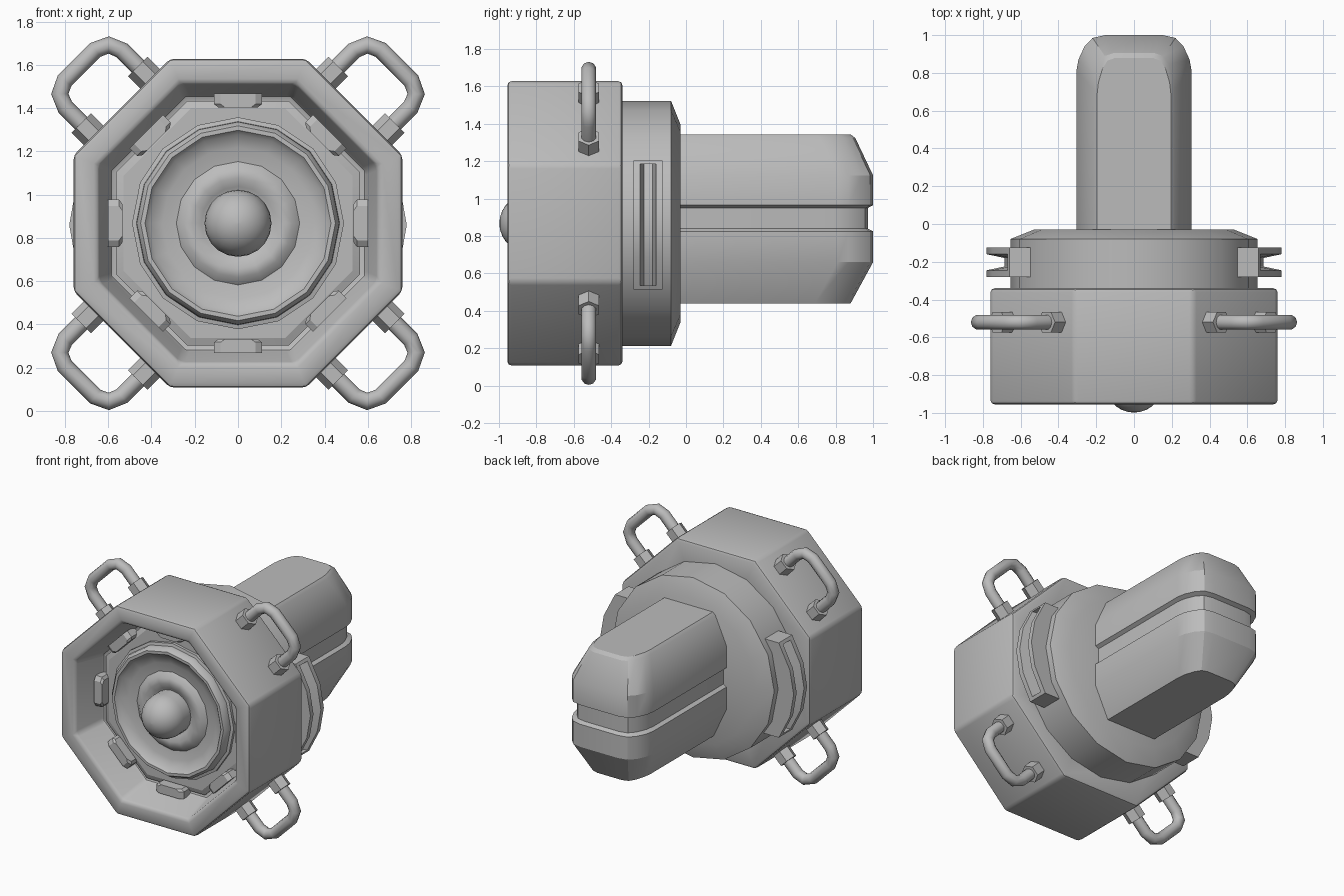
import bpy, bmesh, math
from mathutils import Vector

if "Cube" in bpy.data.objects:
    bpy.data.objects.remove(bpy.data.objects["Cube"])

CZ = 0.868  # height of the main axis
grey = bpy.data.materials.new("plain_grey")
grey.use_nodes = True
grey.diffuse_color = (0.5, 0.5, 0.5, 1)
grey.node_tree.nodes["Principled BSDF"].inputs["Base Color"].default_value = (0.5, 0.5, 0.5, 1)


def finish(bm, name, angle=35, bevel=0, segments=2):
    """Turn a bmesh into an object, with optional bevelled hard edges."""
    bmesh.ops.recalc_face_normals(bm, faces=bm.faces)
    if bevel:
        hard = [e for e in bm.edges if len(e.link_faces) == 2 and e.calc_face_angle() > 0.6]
        bmesh.ops.bevel(bm, geom=hard, offset=bevel, segments=segments,
                        profile=0.5, affect='EDGES', clamp_overlap=True)
    mesh = bpy.data.meshes.new(name)
    bm.to_mesh(mesh)
    bm.free()
    mesh.materials.append(grey)
    ob = bpy.data.objects.new(name, mesh)
    bpy.context.collection.objects.link(ob)
    bpy.ops.object.select_all(action='DESELECT')
    bpy.context.view_layer.objects.active = ob
    ob.select_set(True)
    bpy.ops.object.shade_smooth_by_angle(angle=math.radians(angle))
    return ob


def loft(rings, closed=False, caps=True):
    """Skin a list of equal-length point loops."""
    bm = bmesh.new()
    loops = [[bm.verts.new(p) for p in ring] for ring in rings]
    pairs = list(zip(loops, loops[1:]))
    if closed:
        pairs.append((loops[-1], loops[0]))
    for a, b in pairs:
        for i in range(len(a)):
            j = (i + 1) % len(a)
            bm.faces.new((a[i], a[j], b[j], b[i]))
    if caps and not closed:
        bm.faces.new(loops[0])
        bm.faces.new(loops[-1])
    return bm


def lathe(profile, sides, turn=0.0, closed=False):
    """Revolve (radius, y) points about the main axis."""
    rings = []
    for r, y in profile:
        angles = [turn + math.tau * k / sides for k in range(sides)]
        rings.append([(r * math.cos(a), y, CZ + r * math.sin(a)) for a in angles])
    return loft(rings, closed)


def radial(angle, u, v, y):
    """Point at distance u along a spoke, v sideways."""
    c, s = math.cos(angle), math.sin(angle)
    return Vector((u * c - v * s, y, CZ + u * s + v * c))


# Octagonal housing with a tapered front opening
k = 1 / math.cos(math.pi / 8)
shell = [(0.76, -0.34), (0.76, -0.955), (0.645, -0.955), (0.59, -0.70), (0.50, -0.70), (0.50, -0.34)]
finish(lathe([(r * k, y) for r, y in shell], 8, math.pi / 8, True), "housing", bevel=0.022)

# Rear drum with a chamfered back
drum = [(0.655, -0.36), (0.655, -0.08), (0.53, -0.03)]
finish(lathe(drum, 16), "rear_drum", 28)

# Stepped octagonal bezel behind the opening
bezel = [(0.565, -0.60), (0.565, -0.715), (0.53, -0.73), (0.45, -0.73)]
finish(lathe([(r * k, y) for r, y in bezel], 8, math.pi / 8), "bezel", 20)

# Round cone with a rolled surround
cone = [(0.49, -0.70), (0.49, -0.75), (0.47, -0.755), (0.468, -0.785), (0.45, -0.81),
        (0.43, -0.81), (0.41, -0.785), (0.35, -0.765), (0.285, -0.755),
        (0.25, -0.785), (0.21, -0.79), (0.17, -0.77), (0.12, -0.75)]
finish(lathe(cone, 16), "speaker_cone", 40)

# Centre dome
R = 0.155
dome = [(R, -0.74)] + [(R * math.cos(t), -0.843 - R * math.sin(t))
                       for t in [i * math.pi / 14 for i in range(7)]] + [(0.004, -0.998)]
finish(lathe(dome, 20), "centre_dome", 60)

# Eight tapered clips around the opening
for i in range(8):
    a = i * math.pi / 4
    rings = [[radial(a, u, v, y) for u, v in
              ((0.60, -w), (0.60, w), (0.55, w), (0.535, w - 0.02), (0.535, 0.02 - w), (0.55, -w))]
             for y, w in ((-0.68, 0.11), (-0.78, 0.11), (-0.80, 0.08))]
    finish(loft(rings), "clip", 20)

# Curved channel bracket on each side of the drum
for side in (1, -1):
    rings = []
    for x, z in ((0.66, -0.345), (0.75, -0.17), (0.78, 0), (0.75, 0.17), (0.66, 0.345)):
        section = ((0.54, -0.28), (x, -0.28), (x, -0.245), (x - 0.095, -0.225),
                   (x - 0.095, -0.18), (x, -0.16), (x, -0.125), (0.54, -0.125))
        rings.append([(side * px, py, CZ - 0.008 + z) for px, py in section])
    finish(loft(rings), "side_bracket_" + ("left" if side > 0 else "right"), 25)
    # end stops closing the channel
    for end in (1, -1):
        stop = [[(side * x, y, CZ - 0.008 + end * z) for x, z in
                 ((0.56, 0.345), (0.66, 0.345), (0.671, 0.324), (0.57, 0.324))]
                for y in (-0.25, -0.155)]
        finish(loft(stop), "channel_stop", 20)


# Rear arm: rounded-end outline stacked through its height
def arm_outline(half, end, z):
    h, e = half, end
    right = [(h, -0.1), (h, e - 0.19), (h * 0.965, e - 0.13), (h * 0.86, e - 0.06),
             (h * 0.72, e - 0.015), (h * 0.5, e)]
    return [(x, y, z) for x, y in right] + [(-x, y, z) for x, y in reversed(right)]


arm = [(0.20, 0.88, 0.44), (0.305, 1.0, 0.66), (0.305, 1.0, 0.825), (0.28, 0.972, 0.84),
       (0.28, 0.972, 0.95), (0.305, 1.0, 0.965), (0.305, 1.0, 1.125), (0.215, 0.905, 1.325),
       (0.195, 0.88, 1.343)]
finish(loft([arm_outline(*s) for s in arm]), "rear_arm", 28)

# Four tube handles with hexagonal collars on the diagonal faces
HY = -0.52


def tube(path, radius, sides, angle, name):
    rings = []
    for i, (u, v) in enumerate(path):
        a, b = Vector(path[max(i - 1, 0)]), Vector(path[min(i + 1, len(path) - 1)])
        t = (b - a).normalized()
        ring = []
        for s in range(sides):
            q = math.tau * s / sides
            n = radius * math.cos(q)
            ring.append(radial(angle, u - t.y * n, v + t.x * n, HY + radius * math.sin(q)))
        rings.append(ring)
    finish(loft(rings), name, 50)


half = [(0.74, 0.185), (0.945, 0.185), (1.005, 0.16), (1.033, 0.10)]
for i in range(4):
    a = math.pi / 4 + i * math.pi / 2
    tube(half + [(u, -v) for u, v in reversed(half)], 0.04, 10, a, "handle")
    for v in (0.185, -0.185):
        tube([(0.74, v), (0.84, v)], 0.064, 6, a, "handle_collar")
